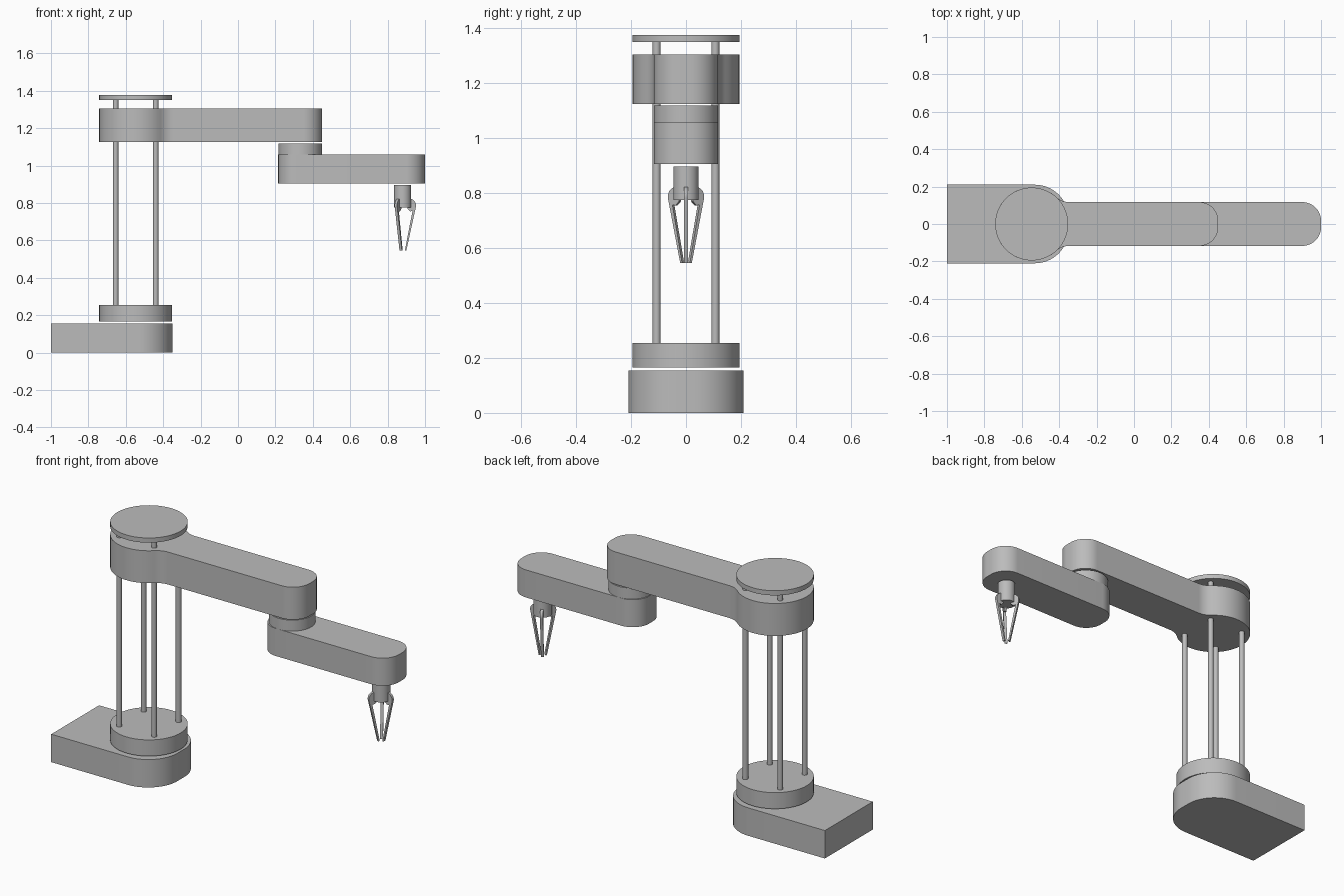
import bpy, bmesh, math
from mathutils import Matrix, Vector

cube = bpy.data.objects.get("Cube")
if cube:
    bpy.data.objects.remove(cube, do_unlink=True)

GREY = (0.5, 0.5, 0.5, 1)
grey = bpy.data.materials.new("plain grey")
grey.use_nodes = True
grey.diffuse_color = GREY
grey.node_tree.nodes["Principled BSDF"].inputs["Base Color"].default_value = GREY

COLUMN_X, COLUMN_R = -0.547, 0.195
ARM_W, ARM_R = 0.117, 0.1
ELBOW_X, WRIST_X = 0.333, 0.88


def arc(cx, cy, r, start, end, steps=16):
    """Points along a circular arc, angles in degrees."""
    angles = [math.radians(start + (end - start) * i / steps) for i in range(steps + 1)]
    return [(cx + r * math.cos(a), cy + r * math.sin(a)) for a in angles]


def prism(name, outline, low, high, matrix=Matrix()):
    """Extrude a flat outline from low to high, then place it."""
    bm = bmesh.new()
    face = bm.faces.new([bm.verts.new((x, y, low)) for x, y in outline])
    top = bmesh.ops.extrude_face_region(bm, geom=[face])["geom"]
    verts = [v for v in top if isinstance(v, bmesh.types.BMVert)]
    bmesh.ops.translate(bm, verts=verts, vec=(0, 0, high - low))
    bm.transform(matrix)
    bmesh.ops.recalc_face_normals(bm, faces=bm.faces)
    mesh = bpy.data.meshes.new(name)
    bm.to_mesh(mesh)
    bm.free()
    mesh.materials.append(grey)
    obj = bpy.data.objects.new(name, mesh)
    bpy.context.collection.objects.link(obj)
    bpy.ops.object.select_all(action="DESELECT")
    obj.select_set(True)
    bpy.context.view_layer.objects.active = obj
    bpy.ops.object.shade_smooth_by_angle(angle=math.radians(30))
    return obj


def cylinder(name, x, y, r, low, high, steps=64):
    return prism(name, arc(x, y, r, 0, 360, steps)[:-1], low, high)


def round_end(x, half, r):
    """Rounded end facing +x, from the -y side to the +y side."""
    return arc(x - r, r - half, r, -90, 0) + arc(x - r, half - r, r, 0, 90)


# Base block with a rounded front end
prism("base", [(-1, 0.21), (-1, -0.21)] + round_end(-0.35, 0.21, 0.18), 0, 0.155)

# Turntable, cap and four guide rods
cylinder("turntable", COLUMN_X, 0, COLUMN_R, 0.165, 0.255)
cylinder("top_cap", COLUMN_X, 0, COLUMN_R, 1.35, 1.376)
for i, (sx, sy) in enumerate([(-1, -1), (1, -1), (1, 1), (-1, 1)]):
    cylinder(f"guide_rod_{i + 1}", COLUMN_X + sx * 0.107, sy * 0.107, 0.0145, 0.25, 1.355, 24)

# Upper arm: round hub blended into the beam by concave fillets
fillet = 0.1
fy = ARM_W + fillet
fx = COLUMN_X + math.sqrt((COLUMN_R + fillet) ** 2 - fy ** 2)
hub = math.degrees(math.atan2(fy, fx - COLUMN_X))
upper = (round_end(0.45, ARM_W, ARM_R)
         + arc(fx, fy, fillet, 270, 180 + hub, 8)
         + arc(COLUMN_X, 0, COLUMN_R, hub, 360 - hub, 48)[1:-1]
         + arc(fx, -fy, fillet, 180 - hub, 90, 8))
prism("upper_arm", upper, 1.125, 1.305)

# Forearm with elbow post
end = round_end(1 - 0.6075, ARM_W, ARM_R)
prism("forearm", [(0.6075 + x, y) for x, y in end] + [(0.6075 - x, -y) for x, y in end],
      0.905, 1.058)
cylinder("elbow_post", ELBOW_X, 0, ARM_W, 1.05, 1.119)

# Wrist and three-fingered gripper
cylinder("wrist", WRIST_X, 0, 0.046, 0.775, 0.897, 40)
finger = ([(0.012, 0.545), (0.02, 0.545)]
          + arc(0.036, 0.787, 0.036, -10, 100, 10)
          + [(0.025, 0.77), (0.04, 0.755), (0.053, 0.757)])
for i in range(3):
    # Outline runs outwards and upwards, turned about the wrist axis
    upright = Matrix.Rotation(math.radians(90), 4, "X")
    spin = Matrix.Rotation(math.radians(120 * i), 4, "Z")
    place = Matrix.Translation(Vector((WRIST_X, 0, 0))) @ spin @ upright
    prism(f"gripper_finger_{i + 1}", finger, -0.0075, 0.0075, place)
